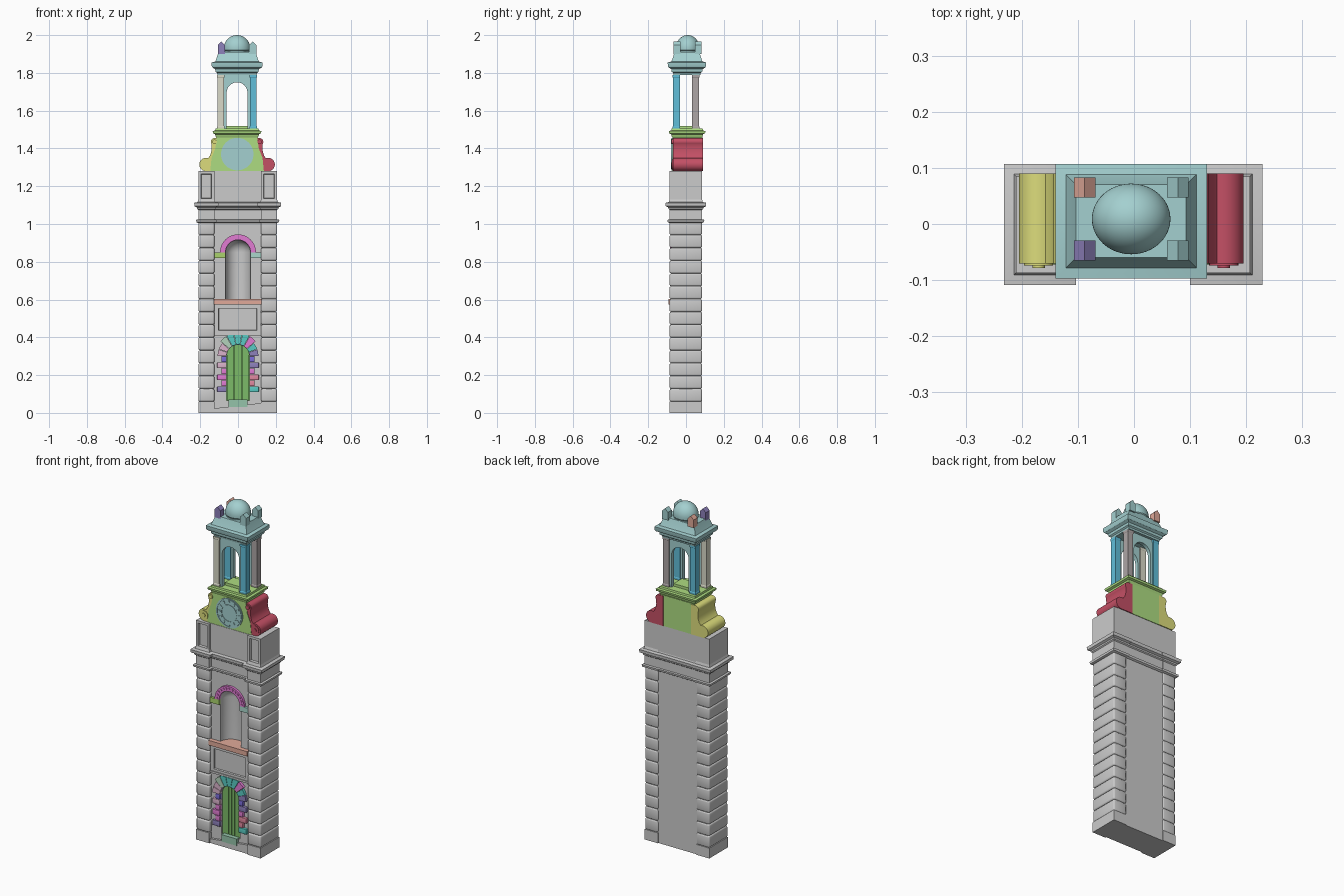
import bpy, bmesh, math, random
from mathutils import Matrix

if "Cube" in bpy.data.objects:
    bpy.data.objects.remove(bpy.data.objects["Cube"])

random.seed(4)
CX, CY = -0.005, 0.006          # axis of the upper stage
TEAL, LIME = (0.37, 0.63, 0.63), (0.42, 0.72, 0.22)
RED, YELLOW, BLUE = (0.55, 0.08, 0.13), (0.72, 0.72, 0.2), (0.12, 0.52, 0.7)
CORAL, PURPLE, MAGENTA = (0.75, 0.4, 0.32), (0.27, 0.22, 0.5), (0.75, 0.2, 0.65)
BEIGE, TAUPE, GREEN = (0.7, 0.7, 0.58), (0.42, 0.38, 0.38), (0.2, 0.5, 0.14)
mats = {}


def finish(bm, name, color=None):
    bmesh.ops.recalc_face_normals(bm, faces=bm.faces)
    me = bpy.data.meshes.new(name)
    bm.to_mesh(me)
    bm.free()
    ob = bpy.data.objects.new(name, me)
    bpy.context.collection.objects.link(ob)
    if color:
        if color not in mats:
            mats[color] = bpy.data.materials.new("tint_%d" % len(mats))
            mats[color].diffuse_color = (*color, 1)
        me.materials.append(mats[color])
    return ob


def tiers(name, x0, x1, y0, y1, levels, color=None):
    """Stack of rectangles: levels are (z, outward offset)."""
    bm = bmesh.new()
    rings = [[bm.verts.new(p) for p in ((x0 - o, y0 - o, z), (x1 + o, y0 - o, z),
                                        (x1 + o, y1 + o, z), (x0 - o, y1 + o, z))]
             for z, o in levels]
    for a, b in zip(rings, rings[1:]):
        for i in range(4):
            j = (i + 1) % 4
            bm.faces.new((a[i], a[j], b[j], b[i]))
    bm.faces.new(rings[0])
    bm.faces.new(rings[-1])
    return finish(bm, name, color)


def box(name, x0, x1, y0, y1, z0, z1, color=None, bevel=0, panel=0):
    bm = bmesh.new()
    bmesh.ops.create_cube(bm, size=1, matrix=Matrix.Translation(
        ((x0 + x1) / 2, (y0 + y1) / 2, (z0 + z1) / 2)) @ Matrix.Diagonal((x1 - x0, y1 - y0, z1 - z0, 1)))
    bm.normal_update()
    if panel:                   # sunken panel on the front face
        front = [f for f in bm.faces if f.normal.y < -0.9]
        bmesh.ops.inset_region(bm, faces=front, thickness=panel)
        bmesh.ops.inset_region(bm, faces=front, thickness=0.004, depth=-0.012)
    if bevel:
        bmesh.ops.bevel(bm, geom=bm.edges[:], offset=bevel, segments=3, affect='EDGES', profile=0.5)
    return finish(bm, name, color)


def prism(name, pts, y0, y1, color=None):
    """Front outline (x, z) extruded along y."""
    bm = bmesh.new()
    f = bm.faces.new([bm.verts.new((x, y0, z)) for x, z in pts])
    ex = bmesh.ops.extrude_face_region(bm, geom=[f], use_keep_orig=True)
    bmesh.ops.translate(bm, vec=(0, y1 - y0, 0),
                        verts=[v for v in ex["geom"] if isinstance(v, bmesh.types.BMVert)])
    return finish(bm, name, color)


def lathe(name, pts, x, y, sy=1, color=None, steps=40):
    """Revolve (radius, z) profile about a vertical axis."""
    bm = bmesh.new()
    vs = [bm.verts.new((r, 0, z)) for r, z in pts]
    es = [bm.edges.new(p) for p in zip(vs, vs[1:])]
    bmesh.ops.spin(bm, geom=vs + es, cent=(0, 0, 0), axis=(0, 0, 1), angle=math.tau, steps=steps)
    bmesh.ops.remove_doubles(bm, verts=bm.verts, dist=1e-5)
    bmesh.ops.transform(bm, matrix=Matrix.Translation((x, y, 0)) @ Matrix.Diagonal((1, sy, 1, 1)), verts=bm.verts)
    return finish(bm, name, color)


def arc(cx, cz, r, a0, a1, n):
    return [(cx + r * math.cos(math.radians(a0 + (a1 - a0) * i / n)),
             cz + r * math.sin(math.radians(a0 + (a1 - a0) * i / n))) for i in range(n + 1)]


def cut(ob, cutter):
    m = ob.modifiers.new("cut", 'BOOLEAN')
    m.operation, m.solver, m.object = 'DIFFERENCE', 'EXACT', cutter
    bpy.context.view_layer.objects.active = ob
    bpy.ops.object.modifier_apply(modifier="cut")
    bpy.data.objects.remove(cutter)


# Wall core with half-round niche and arched doorway
core = box("tower_wall", -0.198, 0.196, -0.066, 0.08, 0, 1.14)
quarter = arc(0, 0.85, 0.066, 0, 90, 10)
quarter[-1] = (0, 0.916)
cut(core, lathe("niche_cutter", [(0, 0.59), (0.066, 0.59)] + quarter, 0, -0.0665))
door_shape = [(-0.06, 0.065), (0.06, 0.065)] + arc(0, 0.3, 0.06, 0, 180, 20)
cut(core, prism("door_cutter", door_shape, -0.1, -0.035))

# Rusticated corner piers, plinths, capping and attic pedestals
H = (1.01 - 0.06) / 14
for side, xa, xb in (("left", -0.21, -0.125), ("right", 0.122, 0.207)):
    box("plinth_" + side, xa, xb, -0.087, 0.085, 0, 0.06)
    for i in range(14):
        box("course_%s_%d" % (side, i), xa, xb, -0.087, 0.085, 0.06 + i * H, 0.06 + (i + 1) * H, bevel=0.009)
    tiers("pier_entablature_" + side, xa, xb, -0.087, 0.085,
          [(1.005, 0), (1.01, 0.01), (1.022, 0.012), (1.024, 0), (1.075, 0), (1.08, 0.006), (1.088, 0.008),
           (1.094, 0.02), (1.112, 0.022), (1.116, 0.004), (1.13, 0)])
    box("attic_pedestal_" + side, xa, xb, -0.087, 0.085, 1.12, 1.28, panel=0.02)
tiers("middle_entablature", -0.198, 0.196, -0.068, 0.083,
      [(1.005, 0), (1.01, 0.008), (1.022, 0.01), (1.024, 0), (1.075, 0), (1.08, 0.006), (1.088, 0.008),
       (1.094, 0.02), (1.112, 0.022), (1.116, 0.004), (1.13, 0)])
box("attic_block", -0.2, 0.197, -0.074, 0.085, 1.12, 1.28)

# Lower front: sloping ground strip, step, ledge and panel below the niche
prism("sloping_base", [(-0.125, 0), (0.122, 0), (0.122, 0.052), (-0.125, 0.024)], -0.08, -0.06)
box("door_step", -0.05, 0.05, -0.083, -0.04, 0.03, 0.07, (0.3, 0.55, 0.4))
box("niche_apron", -0.125, 0.122, -0.075, -0.05, 0.415, 0.575, panel=0.03)
box("apron_ledge", -0.125, 0.122, -0.079, -0.05, 0.41, 0.422)
box("niche_sill", -0.127, 0.124, -0.092, 0.0, 0.575, 0.603, CORAL)

# Plank door
for i in range(6):
    x0 = -0.06 + i * 0.02
    top = [(x, 0.3 + math.sqrt(max(0, 0.0036 - x * x))) for x in (x0 + 0.019, x0 + 0.0145, x0 + 0.01, x0 + 0.0055, x0 + 0.001)]
    prism("door_plank_%d" % i, [(x0 + 0.001, 0.065), (x0 + 0.019, 0.065)] + top, -0.058, -0.034, GREEN)
prism("door_back", door_shape, -0.05, -0.03, GREEN)

# Door surround: fanned wedge stones above, alternating blocks on the sides
palette = [MAGENTA, PURPLE, (0.1, 0.6, 0.55), (0.7, 0.45, 0.6), (0.2, 0.15, 0.7), (0.45, 0.65, 0.5), (0.75, 0.25, 0.35)]
for i in range(9):
    a0, a1 = 20 * i + 0.6, 20 * i + 19.4
    R = 0.122 if 2 <= i <= 6 else 0.108
    outer = [(x, min(z, 0.412)) for x, z in arc(0, 0.3, R, a1, a0, 4)]
    prism("arch_stone_%d" % i, arc(0, 0.3, 0.061, a0, a1, 4) + outer, -0.082, -0.04,
          palette[2] if 3 <= i <= 5 else random.choice(palette))
for s in (-1, 1):
    for i in range(6):
        xs = sorted((s * 0.06, s * (0.088 if i % 2 else 0.11)))
        z = 0.11 + i * 0.0317
        box("jamb_stone_%d_%d" % (s, i), xs[0], xs[1], -0.082, -0.04, z, z + 0.03, random.choice(palette), bevel=0.003)

# Niche arch with beads and imposts
prism("niche_arch", arc(0, 0.85, 0.066, 0, 180, 28) + arc(0, 0.85, 0.095, 180, 0, 28), -0.08, -0.055, MAGENTA)
for i, (x, z) in enumerate(arc(0, 0.85, 0.081, 6, 174, 12)):
    prism("arch_bead_%d" % i, arc(x, z, 0.006, 0, 324, 9), -0.084, -0.078, MAGENTA)
box("impost_left", -0.125, -0.066, -0.08, -0.055, 0.82, 0.85, (0.4, 0.65, 0.15))
box("impost_right", 0.066, 0.122, -0.08, -0.055, 0.82, 0.85, (0.4, 0.68, 0.6))

# Clock stage: tapered block, moulded cap and roof kerb
prism("clock_stage", [(CX - 0.142, 1.28), (CX + 0.142, 1.28), (CX + 0.135, 1.35), (CX + 0.115, 1.4),
                      (CX + 0.107, 1.46), (CX - 0.107, 1.46), (CX - 0.115, 1.4), (CX - 0.135, 1.35)],
      -0.072, 0.088, LIME)
tiers("clock_stage_cap", CX - 0.108, CX + 0.108, -0.07, 0.082,
      [(1.455, 0), (1.465, 0.006), (1.475, 0.008), (1.48, 0.019), (1.492, 0.021), (1.495, 0.008), (1.505, 0.006)], LIME)
box("belfry_kerb", CX - 0.055, CX + 0.055, CY - 0.04, CY + 0.038, 1.5, 1.52, LIME)

# Clock face with raised rims and plain hour marks
prism("clock_face", arc(-0.004, 1.37, 0.086, 0, 352.5, 47), -0.077, -0.06, TEAL)
for r in (0.08, 0.05):
    for a in (0, 180):
        prism("clock_rim", arc(-0.004, 1.37, r, a, a + 180, 24) + arc(-0.004, 1.37, r - 0.004, a + 180, a, 24),
              -0.0795, -0.074, TEAL)
for i in range(12):
    a = i * 30
    prism("hour_mark_%d" % i, arc(-0.004, 1.37, 0.072, a - 4, a + 4, 2) + arc(-0.004, 1.37, 0.055, a + 4, a - 4, 2),
          -0.0795, -0.074, TEAL)

# Scroll brackets either side of the clock stage
for s, side, col in ((-1, "left", YELLOW), (1, "right", RED)):
    prof = ([(0.09, 1.28), (0.165, 1.28)] + arc(0.165, 1.315, 0.035, -80, 110, 18)
            + [(0.143, 1.362), (0.137, 1.38), (0.134, 1.4)]
            + arc(0.119, 1.435, 0.02, -35, 90, 10) + [(0.09, 1.455)])
    prism("scroll_" + side, [(CX + s * d, z) for d, z in prof], -0.07, 0.09, col)
    for d, z, r in ((0.165, 1.315, 0.026), (0.165, 1.315, 0.011), (0.119, 1.435, 0.012)):
        e = 0.008 if r < 0.02 else 0.004
        prism("scroll_eye_" + side, arc(CX + s * d, z, r, 0, 345, 23), -0.07 - e, 0.09, col)

# Belfry: four piers and arched screens front and back
for s, t, col in ((-1, -1, BEIGE), (1, -1, BLUE), (-1, 1, BLUE), (1, 1, TAUPE)):
    x, y = CX + s * 0.086, 0.0 + t * 0.051
    tiers("belfry_pier", x - 0.018, x + 0.018, y - 0.018, y + 0.018,
          [(1.5, 0.002), (1.515, 0.002), (1.518, 0), (1.775, 0), (1.778, 0.002), (1.79, 0.002)], col)
for name, y in (("front", -0.051), ("back", 0.051)):
    prism("belfry_arch_" + name, [(CX - 0.07, 1.5), (CX - 0.07, 1.795), (CX + 0.07, 1.795), (CX + 0.07, 1.5),
                                  (CX + 0.055, 1.5)] + arc(CX, 1.695, 0.055, 0, 180, 24) + [(CX - 0.055, 1.5)],
          y - 0.01, y + 0.01, TEAL)

# Crowning cornice, dome and corner pinnacles
tiers("crown_cornice", CX - 0.104, CX + 0.104, CY - 0.072, CY + 0.07,
      [(1.79, 0), (1.8, 0.002), (1.806, 0.01), (1.82, 0.012), (1.828, 0.026), (1.836, 0.03), (1.855, 0.031),
       (1.86, 0.012), (1.868, 0.008), (1.905, -0.004), (1.91, -0.006)], TEAL)
dome = [(0.066, 1.90), (0.066, 1.915), (0.07, 1.92)] + [
    (0.07 * math.cos(math.radians(a)), 1.93 + 0.07 * math.sin(math.radians(a))) for a in range(0, 90, 6)] + [(0, 2.0)]
lathe("dome", dome, CX, 0.009, 0.9, TEAL, 48)
for s, t, col in ((-1, -1, PURPLE), (-1, 1, CORAL), (1, -1, TEAL), (1, 1, TEAL)):
    x, y = CX + s * 0.083, 0.009 + t * 0.056
    prism("pinnacle", [(x - 0.019, 1.9), (x + 0.019, 1.9), (x + 0.019, 1.947), (x, 1.966), (x - 0.019, 1.947)],
          y - 0.018, y + 0.018, col)

# Smooth rounded surfaces, keep corners crisp
bpy.ops.object.select_all(action='SELECT')
bpy.context.view_layer.objects.active = core
bpy.ops.object.shade_smooth_by_angle(angle=math.radians(30))

for m in bpy.data.materials:
    if m.users and not m.is_grease_pencil:
        m.use_nodes = True
        m.node_tree.nodes["Principled BSDF"].inputs["Base Color"].default_value = m.diffuse_color
